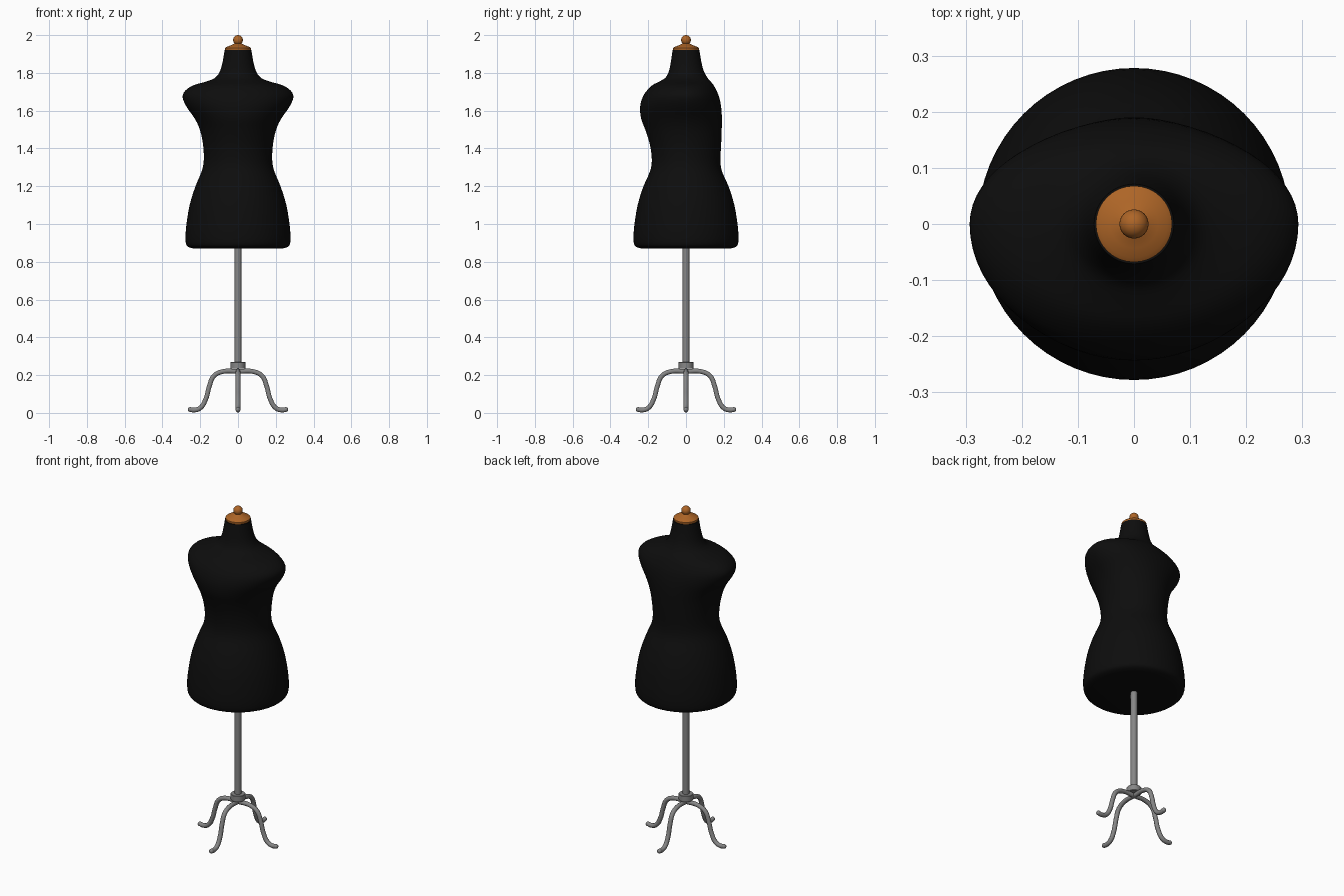
import bpy, bmesh
from math import sin, cos, pi
from mathutils import Vector

cube = bpy.data.objects.get("Cube")
if cube:
    bpy.data.objects.remove(cube, do_unlink=True)


def material(name, color, rough):
    m = bpy.data.materials.new(name)
    m.use_nodes = True
    m.diffuse_color = (*color, 1)
    bsdf = m.node_tree.nodes["Principled BSDF"]
    bsdf.inputs["Base Color"].default_value = (*color, 1)
    bsdf.inputs["Roughness"].default_value = rough
    return m


FABRIC = material("black fabric", (0.004, 0.004, 0.004), 0.9)
WOOD = material("warm wood", (0.42, 0.13, 0.02), 0.5)
METAL = material("grey metal", (0.24, 0.24, 0.24), 0.4)


def smooth(obj, mat, angle=0.7):
    obj.data.materials.clear()
    obj.data.materials.append(mat)
    bpy.ops.object.select_all(action='DESELECT')
    obj.select_set(True)
    bpy.context.view_layer.objects.active = obj
    bpy.ops.object.shade_smooth_by_angle(angle=angle)
    return obj


def loft(name, rows, mat, sides=48, angle=0.7):
    """Stack closed rings; each row is height, half width, front depth, back depth."""
    bm = bmesh.new()
    rings = []
    for z, wide, front, back in rows:
        ring = []
        for i in range(sides):
            a = 2 * pi * i / sides
            depth = back if sin(a) > 0 else front
            ring.append(bm.verts.new((wide * cos(a), depth * sin(a), z)))
        rings.append(ring)
    for low, high in zip(rings, rings[1:]):
        for i in range(sides):
            j = (i + 1) % sides
            bm.faces.new((low[i], low[j], high[j], high[i]))
    bm.faces.new(rings[0][::-1])
    bm.faces.new(rings[-1])
    mesh = bpy.data.meshes.new(name)
    bm.to_mesh(mesh)
    bm.free()
    obj = bpy.data.objects.new(name, mesh)
    bpy.context.collection.objects.link(obj)
    return smooth(obj, mat, angle)


def lathe(name, profile, mat, sides=32, angle=0.7):
    return loft(name, [(z, r, r, r) for r, z in profile], mat, sides, angle)


def refine(rows, steps=3):
    """Smooth a list of rows with a Catmull-Rom spline."""
    pts = [Vector(r) for r in rows]
    pts = [pts[0]] + pts + [pts[-1]]
    out = []
    for a, b, c, d in zip(pts, pts[1:], pts[2:], pts[3:]):
        for s in range(steps):
            t = s / steps
            out.append(b + 0.5 * t * ((c - a) + t * ((2 * a - 5 * b + 4 * c - d)
                                                     + t * (3 * (b - c) + d - a))))
    return out + [pts[-1]]


# Torso: round hips, narrow waist, wide shoulders and fuller bust
torso_rows = [
    (0.87, 0.235, 0.235, 0.235),
    (0.88, 0.265, 0.265, 0.265),
    (0.905, 0.277, 0.277, 0.277),
    (0.98, 0.275, 0.275, 0.275),
    (1.1, 0.256, 0.256, 0.256),
    (1.2, 0.225, 0.225, 0.225),
    (1.28, 0.192, 0.19, 0.19),
    (1.34, 0.181, 0.181, 0.182),
    (1.42, 0.185, 0.191, 0.186),
    (1.5, 0.202, 0.216, 0.189),
    (1.56, 0.23, 0.238, 0.19),
    (1.62, 0.272, 0.243, 0.186),
    (1.67, 0.293, 0.23, 0.176),
    (1.705, 0.28, 0.208, 0.162),
    (1.735, 0.235, 0.178, 0.146),
    (1.755, 0.165, 0.14, 0.13),
    (1.775, 0.12, 0.108, 0.113),
    (1.81, 0.095, 0.09, 0.094),
    (1.86, 0.081, 0.08, 0.081),
    (1.92, 0.071, 0.071, 0.071),
]
loft("torso", refine(torso_rows), FABRIC, 64)

# Turned wooden neck cap with ball finial
lathe("neck_cap", [(0.066, 1.918), (0.068, 1.922), (0.068, 1.932), (0.06, 1.938),
                   (0.043, 1.944), (0.028, 1.951), (0.016, 1.957), (0.015, 1.965)], WOOD)
bpy.ops.mesh.primitive_uv_sphere_add(segments=24, ring_count=16, radius=0.026,
                                     location=(0, 0, 1.974))
finial = bpy.context.object
finial.name = "neck_finial"
smooth(finial, WOOD)

# Stand pole and collar
lathe("pole", [(0.018, 0.235), (0.018, 0.88)], METAL, 24)
lathe("stand_collar", [(0.038, 0.234), (0.04, 0.236), (0.04, 0.268), (0.038, 0.27)], METAL)

# Four curved legs with rounded feet
LEG_R = 0.013
leg_path = [(0, 0.22), (0.085, 0.218), (0.128, 0.195), (0.152, 0.14),
            (0.17, 0.075), (0.2, 0.026), (0.235, 0.015), (0.253, 0.018)]
curve = bpy.data.curves.new("leg_curve", 'CURVE')
curve.dimensions = '3D'
curve.bevel_depth = LEG_R
curve.bevel_resolution = 3
curve.resolution_u = 6
curve.use_fill_caps = True
spline = curve.splines.new('BEZIER')
spline.bezier_points.add(len(leg_path) - 1)
for p, (x, z) in zip(spline.bezier_points, leg_path):
    p.co = (x, 0, z)
    p.handle_left_type = p.handle_right_type = 'AUTO'
helper = bpy.data.objects.new("leg_helper", curve)
bpy.context.collection.objects.link(helper)
bpy.context.view_layer.update()
leg_mesh = bpy.data.meshes.new_from_object(
    helper.evaluated_get(bpy.context.evaluated_depsgraph_get()))
bpy.data.objects.remove(helper, do_unlink=True)

for i, side in enumerate(("left", "back", "right", "front")):
    turn = i * pi / 2
    leg = bpy.data.objects.new(side + "_leg", leg_mesh.copy())
    bpy.context.collection.objects.link(leg)
    leg.rotation_euler.z = turn
    smooth(leg, METAL)
    x, z = leg_path[-1]
    bpy.ops.mesh.primitive_uv_sphere_add(segments=16, ring_count=10, radius=LEG_R,
                                         location=(x * cos(turn), x * sin(turn), z))
    foot = bpy.context.object
    foot.name = side + "_foot_tip"
    smooth(foot, METAL)
